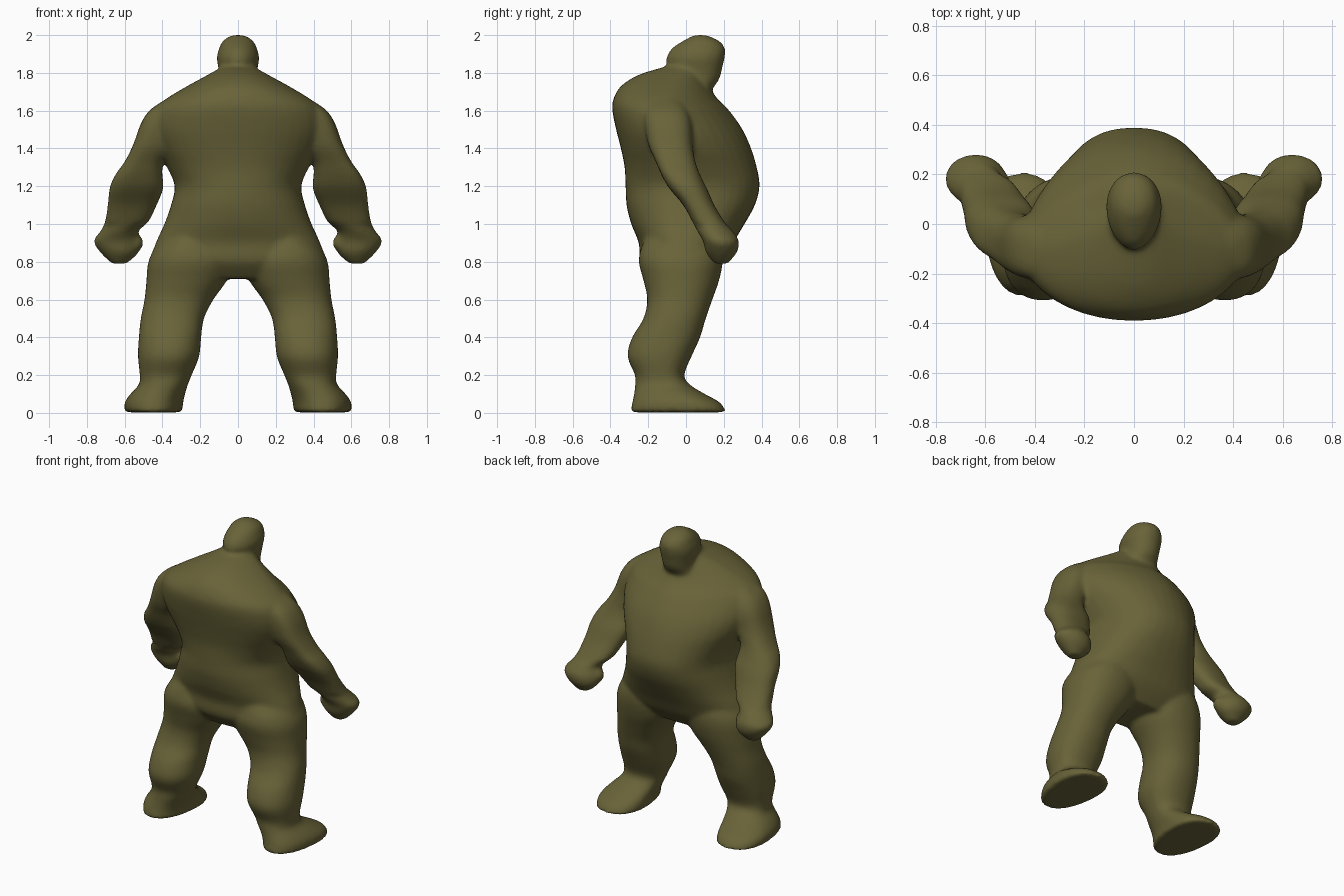
import bpy, bmesh
from math import sin, cos, pi
from mathutils import Matrix

bm = bmesh.new()
N = 40


def catmull(p0, p1, p2, p3, t):
    return [0.5 * (2 * b + (c - a) * t + (2 * a - 5 * b + 4 * c - d) * t * t
                   + (3 * b - a - 3 * c + d) * t ** 3)
            for a, b, c, d in zip(p0, p1, p2, p3)]


def spow(v, e):
    return abs(v) ** e * (1 if v >= 0 else -1)


def loft(rows, side=1, back=lambda z: 2.2, front=None, steps=4):
    """Closed loft through rows of (z, x_inner, x_outer, y_back, y_widest, y_front).
    back(z) and front(z) give the superellipse exponent of each half."""
    front = front or back
    rings = []
    pad = [rows[0]] + rows + [rows[-1]]
    for i in range(len(rows) - 1):
        for s in range(steps):
            rings.append(catmull(*pad[i:i + 4], s / steps))
    rings.append(rows[-1])
    loops = []
    for z, xi, xo, yb, ym, yf in rings:
        loop = []
        for k in range(N):
            a = 2 * pi * k / N
            e = 2 / (front(z) if sin(a) > 0 else back(z))
            c, s = spow(cos(a), e), spow(sin(a), e)
            x = (xi + xo) / 2 + (xo - xi) / 2 * c
            y = ym + s * ((yf - ym) if s > 0 else (ym - yb))
            loop.append(bm.verts.new((side * x, y, z)))
        loops.append(loop)
    for a, b in zip(loops, loops[1:]):
        for k in range(N):
            j = (k + 1) % N
            bm.faces.new((a[k], a[j], b[j], b[k]))
    bm.faces.new(loops[0])
    bm.faces.new(loops[-1])


# Torso: big belly in front (+y), hunched back, hips fused into the legs
torso = [(0.71, 0.33, -0.17, -0.02, 0.12), (0.80, 0.455, -0.24, -0.03, 0.195),
         (0.90, 0.435, -0.25, -0.03, 0.25), (1.00, 0.39, -0.29, -0.03, 0.31),
         (1.10, 0.355, -0.315, -0.03, 0.365), (1.20, 0.335, -0.32, -0.03, 0.39),
         (1.30, 0.375, -0.325, -0.05, 0.375), (1.40, 0.43, -0.345, -0.07, 0.345),
         (1.50, 0.46, -0.37, -0.09, 0.30), (1.60, 0.445, -0.39, -0.10, 0.23),
         (1.66, 0.385, -0.385, -0.11, 0.17), (1.73, 0.27, -0.345, -0.08, 0.12),
         (1.79, 0.16, -0.25, -0.04, 0.09), (1.83, 0.09, -0.12, 0.0, 0.08)]
loft([(z, -w, w, b, m, f) for z, w, b, m, f in torso], back=lambda z: 2.1,
     front=lambda z: min(2.3, max(1.65, 2.3 - (z - 1.2) * 1.7)))

# Head and neck
head = [(1.62, 0.13, -0.10, 0.03, 0.14), (1.70, 0.115, -0.10, 0.04, 0.135),
        (1.77, 0.10, -0.10, 0.06, 0.178), (1.83, 0.105, -0.10, 0.07, 0.193),
        (1.88, 0.113, -0.105, 0.07, 0.205), (1.93, 0.10, -0.075, 0.08, 0.207),
        (1.97, 0.08, -0.015, 0.08, 0.175), (2.0, 0.035, 0.04, 0.07, 0.11)]
loft([(z, -w, w, b, m, f) for z, w, b, m, f in head], back=lambda z: 1.9,
     front=lambda z: 2.1)

# Arms with fists, and legs with feet
arm = [(1.65, 0.24, 0.40, -0.20, -0.10, -0.02), (1.60, 0.25, 0.47, -0.22, -0.10, 0.01),
       (1.53, 0.29, 0.515, -0.22, -0.09, 0.03), (1.42, 0.33, 0.555, -0.20, -0.08, 0.035),
       (1.33, 0.395, 0.60, -0.16, -0.06, 0.05), (1.26, 0.40, 0.65, -0.13, -0.03, 0.075),
       (1.19, 0.395, 0.68, -0.09, 0.01, 0.11), (1.10, 0.43, 0.69, -0.015, 0.06, 0.15),
       (1.01, 0.475, 0.705, 0.035, 0.12, 0.205), (0.96, 0.53, 0.73, 0.06, 0.15, 0.25),
       (0.91, 0.52, 0.765, 0.09, 0.18, 0.28), (0.85, 0.525, 0.73, 0.105, 0.19, 0.27),
       (0.79, 0.59, 0.67, 0.15, 0.19, 0.22)]
leg = [(0.96, 0.12, 0.33, -0.20, -0.03, 0.16), (0.88, 0.07, 0.43, -0.235, -0.03, 0.19),
       (0.80, 0.03, 0.475, -0.25, -0.03, 0.195), (0.70, 0.06, 0.485, -0.225, -0.03, 0.175),
       (0.60, 0.13, 0.495, -0.205, -0.04, 0.14), (0.50, 0.18, 0.515, -0.225, -0.07, 0.105),
       (0.40, 0.195, 0.525, -0.285, -0.10, 0.075), (0.30, 0.205, 0.53, -0.31, -0.12, 0.03),
       (0.20, 0.245, 0.52, -0.27, -0.12, -0.01), (0.15, 0.265, 0.525, -0.27, -0.10, 0.02),
       (0.10, 0.28, 0.57, -0.275, -0.05, 0.10), (0.055, 0.29, 0.60, -0.285, 0.0, 0.18),
       (0.003, 0.295, 0.60, -0.295, 0.02, 0.215)]
for side in (-1, 1):
    loft(arm, side, back=lambda z: 2.0 if z < 1.0 else 2.8, front=lambda z: 2.0 if z < 1.0 else 2.4)
    loft(leg, side, back=lambda z: 2.2)
    # Thumb
    bmesh.ops.create_icosphere(bm, subdivisions=3, radius=0.05, matrix=Matrix.Translation(
        (side * 0.55, 0.17, 0.90)))

bmesh.ops.recalc_face_normals(bm, faces=bm.faces)
me = bpy.data.meshes.new("body")
bm.to_mesh(me)
bm.free()
body = bpy.data.objects.new("body", me)
bpy.context.collection.objects.link(body)

# Fuse the parts into one smooth skin
rm = body.modifiers.new("fuse", 'REMESH')
rm.mode = 'VOXEL'
rm.voxel_size = 0.013
rm.use_smooth_shade = True
sm = body.modifiers.new("soften", 'SMOOTH')
sm.factor = 0.5
sm.iterations = 10

mat = bpy.data.materials.new("olive_skin")
mat.diffuse_color = (0.14, 0.125, 0.04, 1)
me.materials.append(mat)
